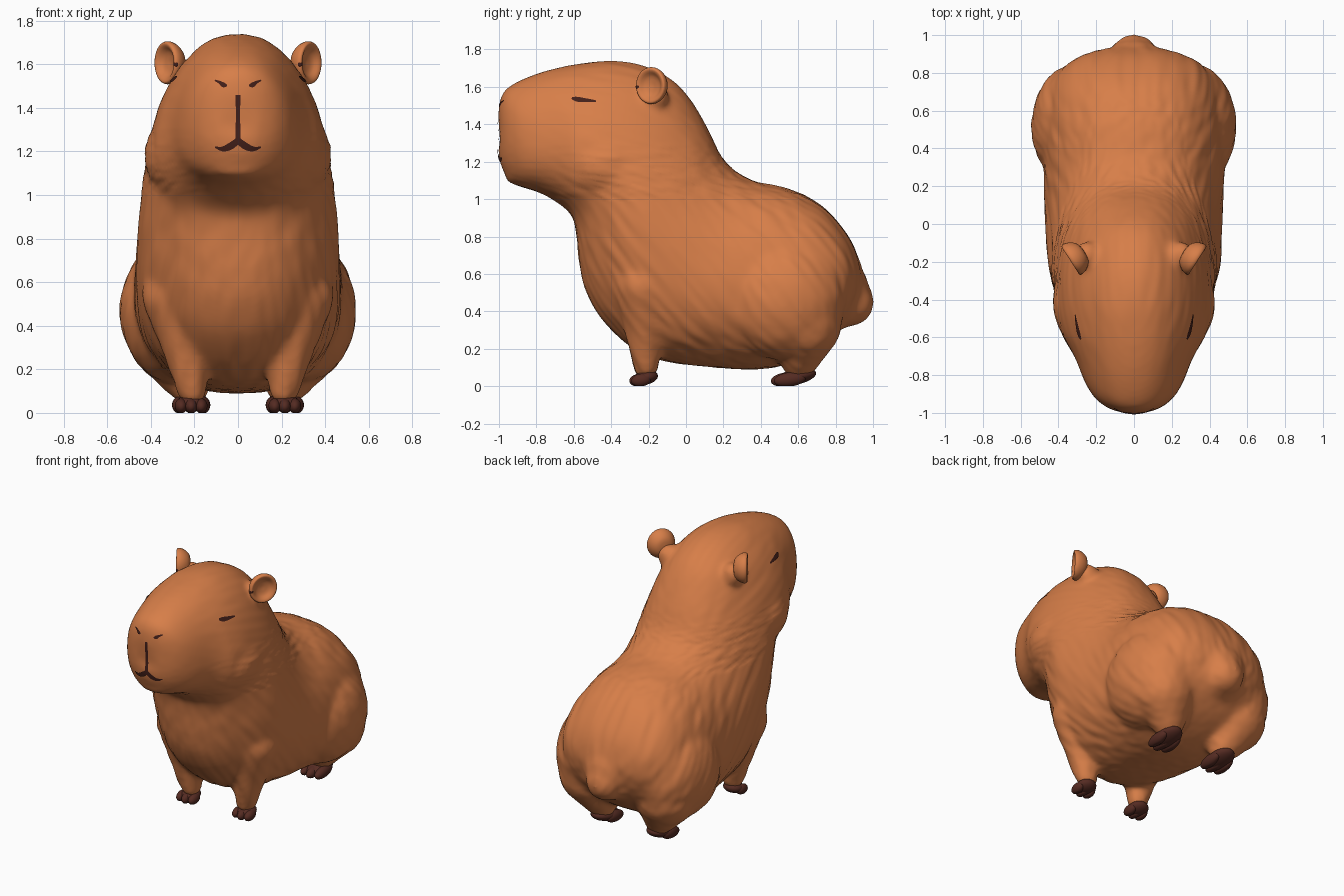
import bpy, bmesh, math
from mathutils import Vector, Matrix, noise
from mathutils.bvhtree import BVHTree

if "Cube" in bpy.data.objects:
    bpy.data.objects.remove(bpy.data.objects["Cube"])


def material(name, rgb):
    m = bpy.data.materials.new(name)
    m.diffuse_color = (*rgb, 1)
    m.use_nodes = True
    m.node_tree.nodes["Principled BSDF"].inputs["Base Color"].default_value = m.diffuse_color
    return m


FUR = material("orange brown fur", (0.68, 0.21, 0.066))
HOOF = material("dark brown toes", (0.09, 0.024, 0.016))
LINE = material("near black brown", (0.055, 0.014, 0.010))


def make_object(name, bm, mat):
    bmesh.ops.recalc_face_normals(bm, faces=bm.faces[:])
    me = bpy.data.meshes.new(name)
    bm.to_mesh(me)
    bm.free()
    me.materials.append(mat)
    for p in me.polygons:
        p.use_smooth = True
    ob = bpy.data.objects.new(name, me)
    bpy.context.collection.objects.link(ob)
    return ob


def blob(bm, c, r, rot=None):
    m = Matrix.Translation(c) @ (rot or Matrix()) @ Matrix.Diagonal((*r, 1))
    bmesh.ops.create_uvsphere(bm, u_segments=24, v_segments=14, radius=1, matrix=m)


def limb(bm, a, ra, b, rb, steps=14):
    a, b = Vector(a), Vector(b)
    for i in range(steps + 1):
        t = i / steps
        r = ra + (rb - ra) * t
        blob(bm, a.lerp(b, t), (r, r, r))


def spline(rows, steps):
    """Catmull-Rom through rows of numbers."""
    out, n = [], len(rows)
    for i in range(n - 1):
        p = [rows[max(0, min(n - 1, i + d))] for d in (-1, 0, 1, 2)]
        for s in range(steps):
            t = s / steps
            out.append([0.5 * (2 * b + (c - a) * t + (2 * a - 5 * b + 4 * c - d) * t * t
                               + (3 * b - a - 3 * c + d) * t ** 3) for a, b, c, d in zip(*p)])
    out.append(rows[-1])
    return out


# Torso and head sections: top y, top z, bottom y, bottom z, half width,
# narrowing to the top, narrowing of the underside
SECTIONS = [
    (-1.005, 1.44, -1.005, 1.26, 0.10, 0.05, 0),
    (-0.995, 1.53, -0.99, 1.18, 0.19, 0.08, 0),
    (-0.95, 1.60, -0.93, 1.085, 0.255, 0.12, 0),
    (-0.80, 1.67, -0.80, 1.04, 0.30, 0.18, 0),
    (-0.60, 1.72, -0.70, 0.99, 0.345, 0.23, 0),
    (-0.40, 1.74, -0.61, 0.91, 0.385, 0.26, 0.10),
    (-0.20, 1.705, -0.585, 0.80, 0.405, 0.25, 0.24),
    (-0.03, 1.60, -0.57, 0.65, 0.43, 0.25, 0.30),
    (0.10, 1.41, -0.525, 0.48, 0.452, 0.20, 0.28),
    (0.21, 1.20, -0.42, 0.32, 0.465, 0.13, 0.22),
    (0.36, 1.10, -0.20, 0.155, 0.47, 0.08, 0.12),
    (0.55, 1.055, 0.15, 0.10, 0.48, 0.05, 0.05),
    (0.73, 0.965, 0.45, 0.095, 0.47, 0.03, 0),
    (0.865, 0.81, 0.68, 0.18, 0.41, 0.0, 0),
    (0.93, 0.66, 0.82, 0.30, 0.28, 0.0, 0),
    (0.945, 0.55, 0.90, 0.43, 0.10, 0.0, 0),
]


def loft(bm, n=48):
    rings = []
    for ty, tz, by, bz, w, k, under in spline(SECTIONS, 4):
        ring = []
        for j in range(n):
            a = math.tau * j / n
            c = math.cos(a)
            s = math.copysign((abs(1 - abs(c) ** 2.3)) ** (1 / 2.3), math.sin(a))
            if j in (0, n // 2):
                s = 0
            x = w * s * (1 - k * c * (1 if c > 0 else 1 - 2 * under)) * (1 - under * max(0, -c) ** 1.5)
            y = (ty + by) / 2 + (ty - by) / 2 * c
            y += 1.5 * x * x * max(0, min(1, (-0.6 - y) / 0.35))  # rounded snout
            ring.append(bm.verts.new((x, y, (tz + bz) / 2 + (tz - bz) / 2 * c)))
        rings.append(ring)
    for a, b in zip(rings, rings[1:]):
        for j in range(n):
            bm.faces.new((a[j], a[(j + 1) % n], b[(j + 1) % n], b[j]))
    bm.faces.new(rings[0])
    bm.faces.new(rings[-1][::-1])


# Body: loft plus cheeks, haunches, legs, ear roots, lip and tail, fused into one skin
bm = bmesh.new()
loft(bm)
blob(bm, (0, 0.88, 0.45), (0.13, 0.125, 0.13))
blob(bm, (0, 0.85, 0.51), (0.16, 0.13, 0.17))
blob(bm, (0, 0.81, 0.50), (0.24, 0.13, 0.20))
blob(bm, (0, -0.92, 1.115), (0.11, 0.045, 0.035))
for s in (-1, 1):
    blob(bm, (s * 0.225, -0.42, 1.18), (0.207, 0.25, 0.205))
    blob(bm, (s * 0.295, 0.52, 0.47), (0.25, 0.335, 0.33))
    limb(bm, (s * 0.29, 0.63, 0.34), 0.205, (s * 0.22, 0.605, 0.125), 0.093)
    limb(bm, (s * 0.275, -0.22, 0.54), 0.165, (s * 0.21, -0.215, 0.10), 0.067)
    blob(bm, (s * 0.247, -0.165, 1.55), (0.07, 0.075, 0.08))
raw = make_object("body_raw", bm, FUR)
mod = raw.modifiers.new("fuse", "REMESH")
mod.mode, mod.voxel_size = "VOXEL", 0.015
mod = raw.modifiers.new("soften", "SMOOTH")
mod.factor, mod.iterations = 0.5, 22
deps = bpy.context.evaluated_depsgraph_get()
me = bpy.data.meshes.new_from_object(raw.evaluated_get(deps))
bpy.data.objects.remove(raw)

# Shallow combed fur grooves, running back on the head and down on the trunk
moves = []
for v in me.vertices:
    p = v.co
    head = max(0, min(1, (p.z - 1.0) / 0.3))
    d = Vector((0, 0.6, -0.8)).lerp(Vector((0, 0.95, -0.3)), head).normalized()
    q = (p - d * p.dot(d)) * 20 + d * p.dot(d) * 2.5
    face = max(0, min(1, (p.y + 0.8) / 0.4)) * (1 - v.normal.dot(d) ** 2)
    moves.append(p + v.normal * noise.noise(q) * 0.007 * (0.15 + 0.85 * face) * (1 - 0.5 * head))
for v, p in zip(me.vertices, moves):
    v.co = p
for p in me.polygons:
    p.use_smooth = True
me.materials.clear()
me.materials.append(FUR)
body = bpy.data.objects.new("body", me)
bpy.context.collection.objects.link(body)
tree = BVHTree.FromPolygons([v.co.copy() for v in me.vertices],
                            [tuple(p.vertices) for p in me.polygons])

# Ears: lathed cups facing outward and forward
EAR = [(0, -0.06), (0.05, -0.052), (0.08, -0.024), (0.093, 0.008), (0.088, 0.028),
       (0.072, 0.026), (0.045, 0.004), (0, -0.004)]
for s in (-1, 1):
    bm = bmesh.new()
    vs = [bm.verts.new((r, 0, z)) for r, z in spline(EAR, 3)]
    es = [bm.edges.new(e) for e in zip(vs, vs[1:])]
    bmesh.ops.spin(bm, geom=vs + es, cent=(0, 0, 0), axis=(0, 0, 1),
                   angle=math.tau, steps=32, use_duplicate=False)
    bmesh.ops.remove_doubles(bm, verts=bm.verts[:], dist=0.0008)
    rot = Vector((s * 0.84, -0.54, 0.0)).to_track_quat("Z", "Y").to_matrix().to_4x4()
    bm.transform(Matrix.Translation((s * 0.312, -0.178, 1.607)) @ rot @ Matrix.Diagonal((1, 1.06, 1, 1)))
    make_object("ear", bm, FUR)
    # Dark notch at the front edge of the ear
    bm = bmesh.new()
    blob(bm, (s * 0.284, -0.256, 1.60), (0.012, 0.013, 0.018))
    make_object("ear_notch", bm, LINE)

# Feet: sole and three toes on each, tipped forward
for name, y, ln, w, h in (("front_foot", -0.225, 0.066, 0.034, 0.034),
                          ("hind_foot", 0.58, 0.108, 0.040, 0.038)):
    for s in (-1, 1):
        bm = bmesh.new()
        blob(bm, (s * 0.215, y + 0.01, h * 1.35), (w * 1.95, ln, h * 1.1), Matrix.Rotation(0.2, 4, "X"))
        for i in (-1, 0, 1):
            blob(bm, (s * 0.215 + i * w * 1.35, y - ln * (0.38 - 0.15 * abs(i)), h * 0.95),
                 (w * 0.85, ln * 0.8, h), Matrix.Rotation(0.12, 4, "X"))
        for v in bm.verts:
            v.co.z = max(v.co.z, 0)
        make_object(name, bm, HOOF)


def stroke(name, pts, direction):
    """Thin tapered plate laid on the skin; pts are (across, z, half thickness)."""
    bm = bmesh.new()
    d = Vector(direction)
    rows = spline(pts, 6)
    pairs = []
    for i, (u, z, r) in enumerate(rows):
        a, b = rows[max(0, i - 1)], rows[min(len(rows) - 1, i + 1)]
        t = Vector((b[0] - a[0], b[1] - a[1])).normalized()
        pair = []
        for k in (-1, 0, 1):
            uu, zz = u - t.y * r * k, z + t.x * r * k
            start = Vector((uu, -2, zz)) if d.y else Vector((-2 * d.x, uu, zz))
            hit, nor, _, _ = tree.ray_cast(start, d)
            if hit is None:
                hit, nor, _, _ = tree.find_nearest(start)
            pair.append(bm.verts.new(hit - d * 0.004 + nor * 0.002))
        pairs.append(pair)
    for a, b in zip(pairs, pairs[1:]):
        for k in (0, 1):
            bm.faces.new((a[k], a[k + 1], b[k + 1], b[k]))
    bm.normal_update()
    ob = make_object(name, bm, LINE)
    if sum(p.normal.dot(d) for p in ob.data.polygons) > 0:
        ob.data.flip_normals()


# Face lines: lip cleft, mouth, nostrils and closed eyes
F = (0, 1, 0)
stroke("lip_cleft", [(0, 1.46, 0.011), (0, 1.36, 0.010), (0, 1.24, 0.012)], F)
for s in (-1, 1):
    stroke("mouth", [(0, 1.25, 0.014), (s * 0.035, 1.224, 0.016), (s * 0.07, 1.212, 0.011),
                     (s * 0.105, 1.22, 0.003)], F)
    stroke("nostril", [(s * 0.05, 1.502, 0.004), (s * 0.066, 1.505, 0.011),
                       (s * 0.082, 1.516, 0.007), (s * 0.105, 1.526, 0.003)], F)
    stroke("eye", [(-0.61, 1.54, 0.006), (-0.58, 1.533, 0.013), (-0.53, 1.528, 0.009),
                   (-0.48, 1.523, 0.004)], (-s, 0, 0))
